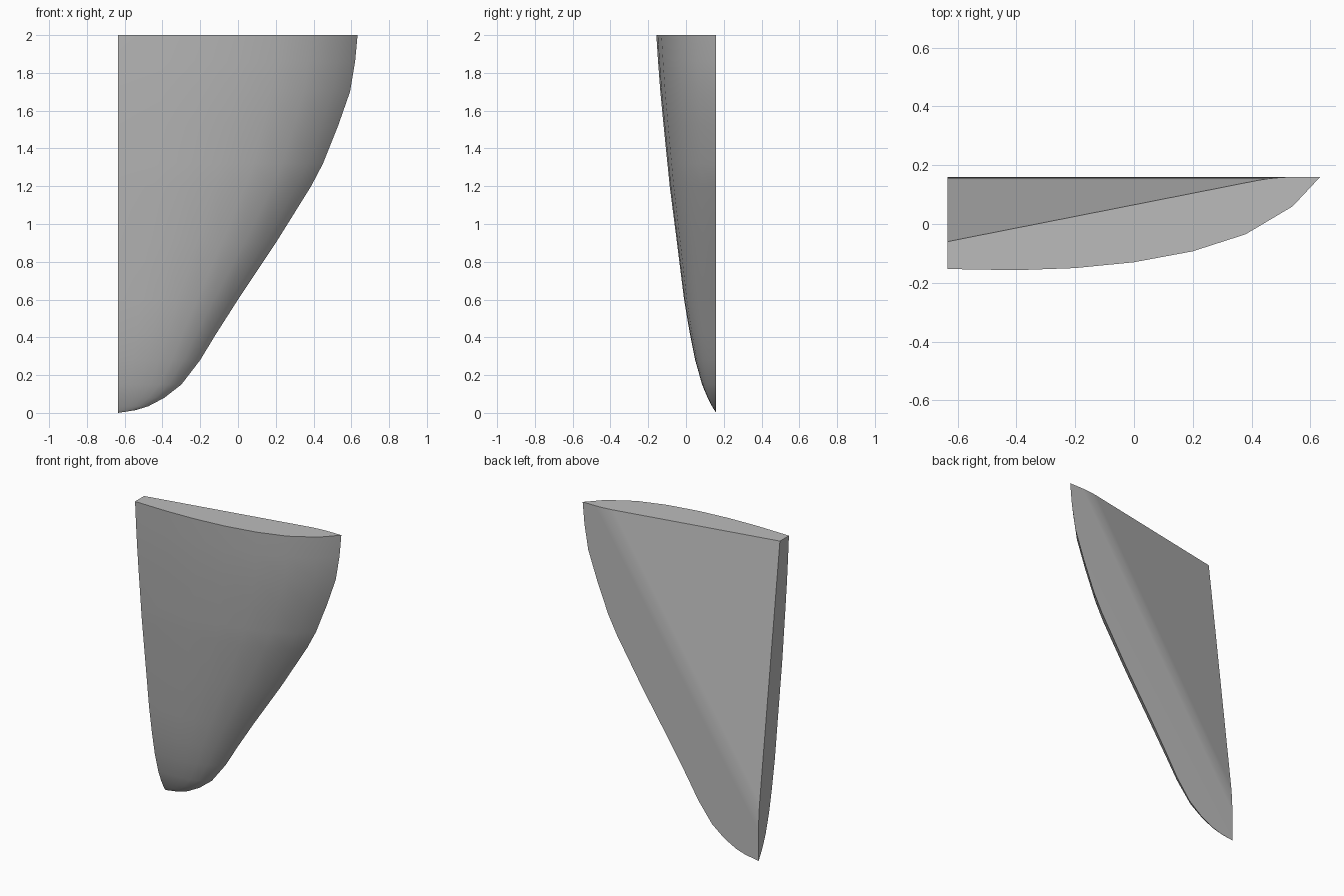
import bpy, bmesh, math
from mathutils import Vector

cube = bpy.data.objects.get("Cube")
if cube:
    bpy.data.objects.remove(cube, do_unlink=True)

INNER, BACK = -0.635, 0.16

# Levels from top to bottom: height, outer edge x, front y along the inner side
levels = [(2.0, 0.633, -0.153), (1.86, 0.62, -0.144), (1.7, 0.593, -0.132),
          (1.52, 0.53, -0.115), (1.32, 0.45, -0.095), (1.2, 0.387, -0.083),
          (0.9, 0.2, -0.045), (0.6, 0.0, -0.008), (0.42, -0.115, 0.022),
          (0.28, -0.2, 0.05), (0.15, -0.3, 0.086), (0.08, -0.39, 0.115),
          (0.035, -0.475, 0.138), (0.015, -0.54, 0.15)]
# Cross-section: fraction across the width, fraction of the depth
section = [(0, 1), (0.185, 1.013), (0.343, 0.99), (0.5, 0.927), (0.658, 0.808),
           (0.8, 0.623), (0.926, 0.32), (1, 0)]

bm = bmesh.new()

# Curved front surface
rows = []
for z, outer, front in levels:
    rows.append([bm.verts.new((INNER + u * (outer - INNER), BACK - f * (BACK - front), z))
                 for u, f in section])
tip = bm.verts.new((INNER, BACK, 0))
corner = bm.verts.new((INNER, BACK, levels[0][0]))
for a, b in zip(rows, rows[1:]):
    for i in range(len(section) - 1):
        bm.faces.new((a[i], a[i + 1], b[i + 1], b[i]))
for a, b in zip(rows[-1], rows[-1][1:]):
    bm.faces.new((a, b, tip))

# Flat top, inner side and back
bm.faces.new(rows[0] + [corner])
bm.faces.new([r[0] for r in rows] + [tip, corner])
bm.faces.new([r[-1] for r in rows] + [tip, corner])
bmesh.ops.recalc_face_normals(bm, faces=bm.faces[:])

# Slanted cut across the back, leaving a flat rim along the outer edge
low = Vector((INNER, BACK, 0.29))
side = Vector((0.48, BACK, 2))
deep = Vector((INNER, -0.06, 2))
normal = (side - low).cross(deep - low).normalized()
if normal.y < 0:
    normal.negate()
bmesh.ops.bisect_plane(bm, geom=bm.verts[:] + bm.edges[:] + bm.faces[:],
                       plane_co=low, plane_no=normal, clear_outer=True)
bmesh.ops.holes_fill(bm, edges=[e for e in bm.edges if e.is_boundary], sides=0)
bmesh.ops.recalc_face_normals(bm, faces=bm.faces[:])

# Soften the crease between the rim and the slanted back
crease = [e for e in bm.edges if e.calc_length() > 1.5
          and all(v.co.y > BACK - 0.001 for v in e.verts)
          and all(abs(f.normal.y) > 0.5 for f in e.link_faces)]
bmesh.ops.bevel(bm, geom=crease, offset=0.05, segments=3, profile=0.5, affect='EDGES')

mesh = bpy.data.meshes.new("curved_panel")
bm.to_mesh(mesh)
bm.free()
panel = bpy.data.objects.new("curved_panel", mesh)
bpy.context.collection.objects.link(panel)

# Plain grey material
grey = bpy.data.materials.new("grey")
grey.use_nodes = True
colour = (0.5, 0.5, 0.5, 1)
grey.diffuse_color = colour
grey.node_tree.nodes["Principled BSDF"].inputs["Base Color"].default_value = colour
mesh.materials.append(grey)

# Smooth shading with sharp outer edges
bpy.ops.object.select_all(action='DESELECT')
panel.select_set(True)
bpy.context.view_layer.objects.active = panel
bpy.ops.object.shade_smooth_by_angle(angle=math.radians(30))
weighted = panel.modifiers.new("weighted_normals", 'WEIGHTED_NORMAL')
weighted.keep_sharp = True
